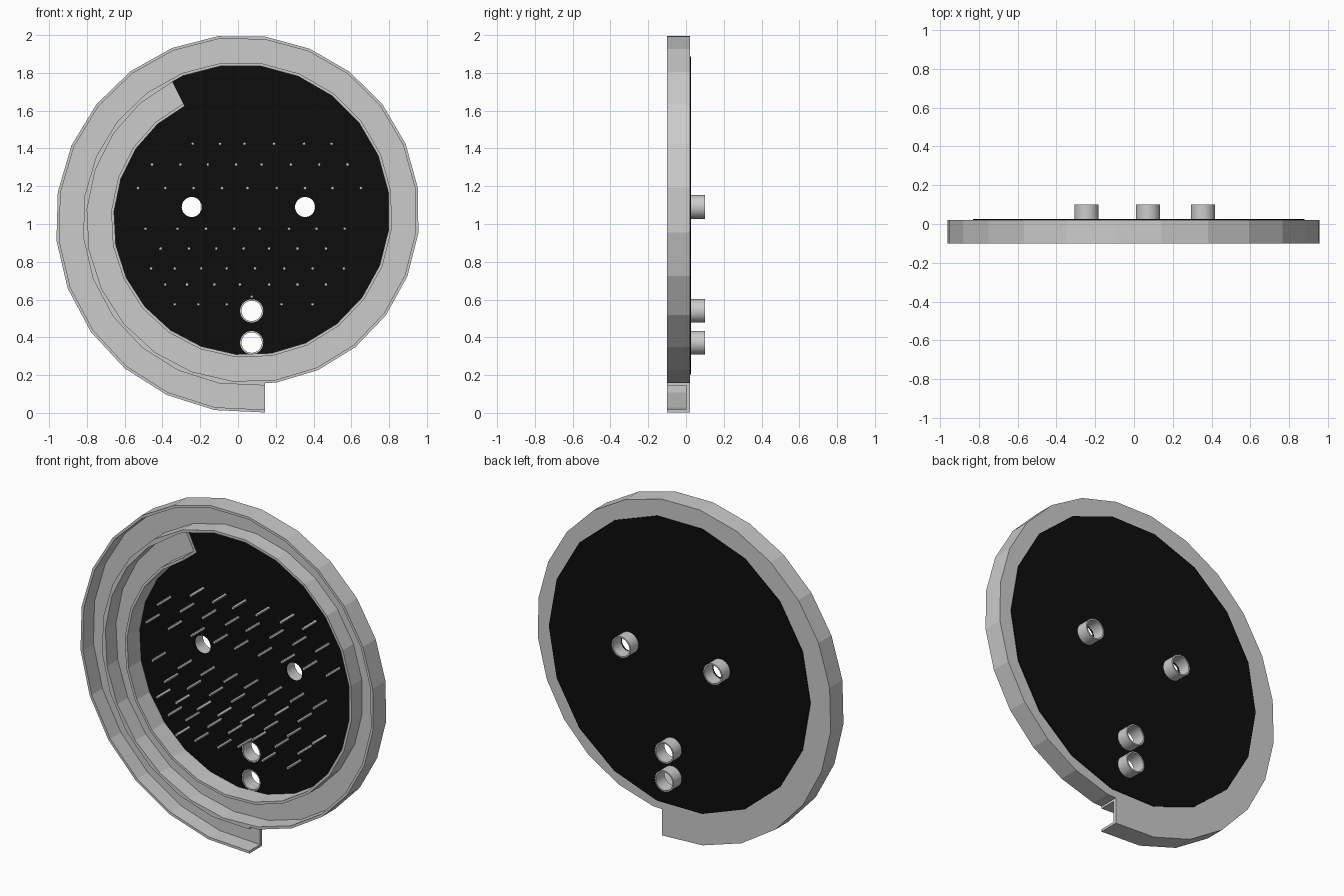
import bpy, bmesh, math
from mathutils import Vector

if "Cube" in bpy.data.objects:
    bpy.data.objects.remove(bpy.data.objects["Cube"])

CX, CZ = 0.035, 1.0375            # spiral centre
BACK = 0.02                       # rear face of the channel


def finish(bm, name, smooth=False):
    bmesh.ops.recalc_face_normals(bm, faces=bm.faces)
    me = bpy.data.meshes.new(name)
    bm.to_mesh(me)
    bm.free()
    ob = bpy.data.objects.new(name, me)
    bpy.context.collection.objects.link(ob)
    if smooth:
        bpy.context.view_layer.objects.active = ob
        ob.select_set(True)
        bpy.ops.object.shade_smooth_by_angle()
        ob.select_set(False)
    return ob


def sweep(bm, rings, closed=False):
    """Skin a list of closed vertex rings."""
    n = len(rings[0])
    pairs = list(zip(rings, rings[1:])) + ([(rings[-1], rings[0])] if closed else [])
    for a, b in pairs:
        for i in range(n):
            j = (i + 1) % n
            bm.faces.new((a[i], a[j], b[j], b[i]))


# spiral channel: U section, open at the front, angle measured clockwise from the bottom
def spiral(deg):
    r = 1.0385 - 0.15 * deg / 360
    a = math.radians(deg)
    return Vector((CX - r * math.sin(a), 0, CZ - r * math.cos(a)))


W, T = 0.158, 0.015
profile = [(0, -.1), (0, BACK), (W, BACK), (W, -.1),
           (W - T, -.1), (W - T, 0), (T, 0), (T, -.1)]
START, END, STEPS = -6, 512, 35
bm = bmesh.new()
rings = []
for k in range(STEPS + 1):
    d = START + (END - START) * k / STEPS
    p = spiral(d)
    t = (spiral(d + .1) - spiral(d - .1)).normalized()
    inward = Vector((0, 0, 1)) if k == 0 else Vector((t.z, 0, -t.x))
    rings.append([bm.verts.new(p + inward * u + Vector((0, y, 0))) for u, y in profile])
sweep(bm, rings)
bm.faces.new(rings[0])
bm.faces.new(rings[-1])
finish(bm, "spiral_channel")

# black back plate: 18-sided disc with four port holes
ports = [(-.245, 1.09, .053), (.355, 1.09, .053), (.0725, .54, .0615), (.0725, .372, .0615)]
cu = bpy.data.curves.new("back_plate", 'CURVE')
cu.dimensions = '2D'
cu.fill_mode = 'BOTH'
cu.extrude = 0.004
for x, z, r, n in [(.025, 1.045, .855, 18)] + [(*p, 32) for p in ports]:
    s = cu.splines.new('POLY')
    s.points.add(n - 1)
    s.use_cyclic_u = True
    for i, pt in enumerate(s.points):
        a = 2 * math.pi * i / n
        pt.co = (x + r * math.cos(a), z + r * math.sin(a), 0, 1)
plate = bpy.data.objects.new("back_plate", cu)
bpy.context.collection.objects.link(plate)
plate.rotation_euler = (math.pi / 2, 0, 0)
plate.location.y = BACK + 0.002
bpy.context.view_layer.objects.active = plate
plate.select_set(True)
bpy.ops.object.convert(target='MESH')
plate = bpy.context.view_layer.objects.active
plate.select_set(False)
black = bpy.data.materials.new("black")
black.diffuse_color = (0.004, 0.004, 0.004, 1)
black.use_nodes = True
black.node_tree.nodes["Principled BSDF"].inputs["Base Color"].default_value = black.diffuse_color
plate.data.materials.clear()
plate.data.materials.append(black)

# pipe stubs behind the ports
for i, (x, z, _) in enumerate(ports):
    bm = bmesh.new()
    section = [(.0625, BACK), (.0625, .1), (.054, .1), (.054, BACK)]
    rings = []
    for k in range(32):
        a = 2 * math.pi * k / 32
        rings.append([bm.verts.new((x + r * math.cos(a), y, z + r * math.sin(a)))
                      for r, y in section])
    sweep(bm, rings, closed=True)
    finish(bm, f"pipe_stub_{i + 1}", smooth=True)

# pins in rows (height: x positions)
rows = {
    1.425: (-.24, -.095, .035, .19, .35, .495),
    1.315: (-.455, -.305, -.16, -.01, .125, .28, .43, .58),
    1.19: (-.53, -.385, -.235, -.085, .05, .205, .355, .50, .65),
    .975: (-.49, -.32, -.17, -.02, .115, .27, .415, .565),
    .87: (-.41, -.26, -.115, .03, .165, .315, .465),
    .765: (-.46, -.335, -.195, -.06, .09, .245, .395, .56),
    .68: (-.385, -.27, -.125, .01, .165, .315, .465),
    .615: (.0725,),
    .575: (-.335, -.21, -.06, .23, .395),
}
bm = bmesh.new()
for z, xs in rows.items():
    for x in xs:
        ends = [[bm.verts.new((x + .008 * math.cos(k * math.pi / 6), y,
                               z + .008 * math.sin(k * math.pi / 6))) for k in range(12)]
                for y in (-.1, BACK)]
        sweep(bm, ends)
        for e in ends:
            bm.faces.new(e)
finish(bm, "pins", smooth=True)
